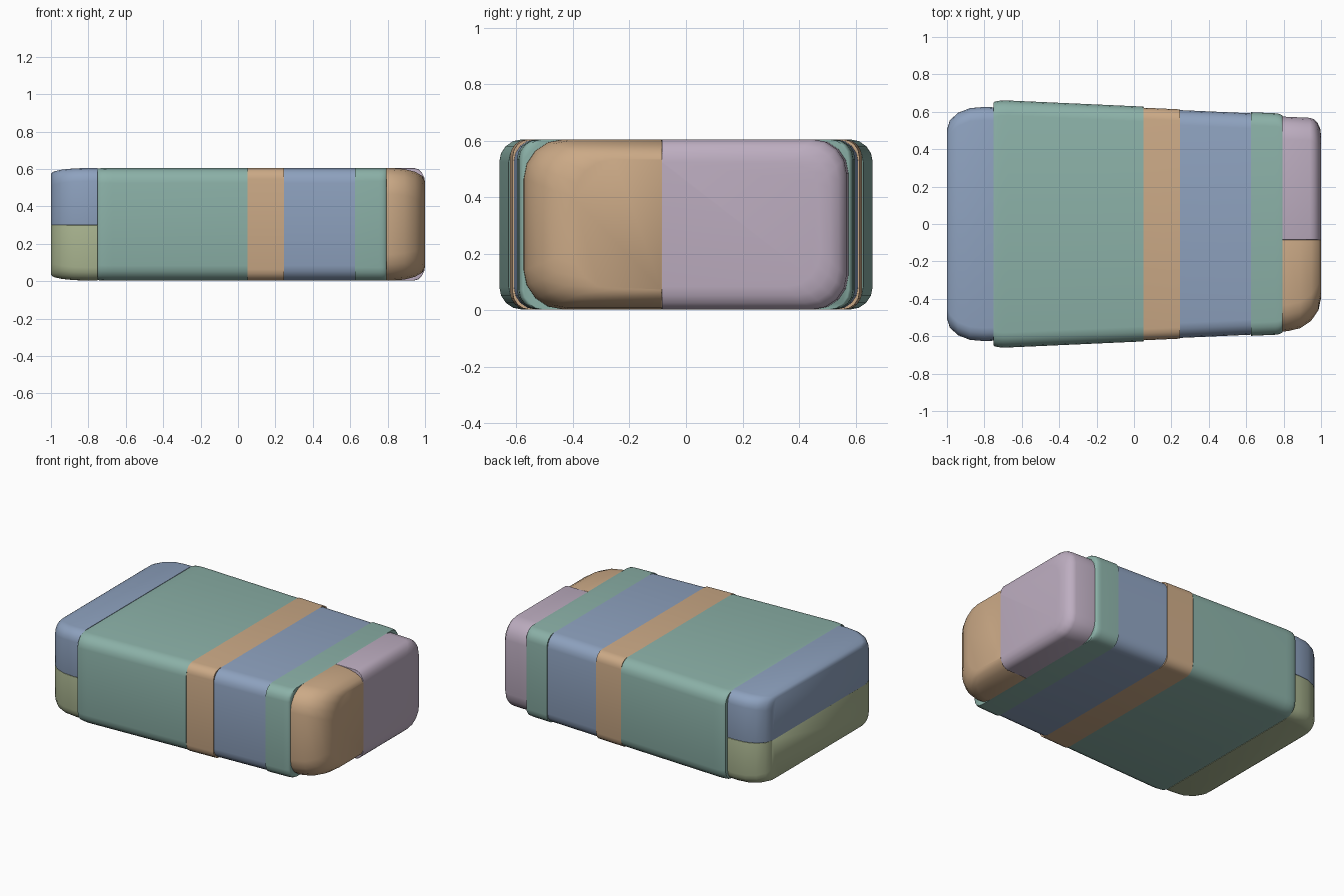
import bpy, bmesh, math

cube = bpy.data.objects.get("Cube")
if cube:
    bpy.data.objects.remove(cube, do_unlink=True)

HEIGHT = 0.605
MIDDLE = 0.3
SEAM = -0.085
STEPS = 4


def material(name, red, green, blue):
    mat = bpy.data.materials.new(name)
    mat.use_nodes = True
    mat.diffuse_color = (red, green, blue, 1)
    shader = mat.node_tree.nodes["Principled BSDF"]
    shader.inputs["Base Color"].default_value = mat.diffuse_color
    return mat


def half_width(x):
    """The whole row narrows gently towards its left end."""
    return 0.63 - 0.045 * x


def rounded_section(low, high, bottom, top, radius, flat):
    """Rectangle in y and z whose corners are rounded unless they touch a flat side."""
    corners = [(low, bottom, "low", "bottom"), (high, bottom, "high", "bottom"),
               (high, top, "high", "top"), (low, top, "low", "top")]
    points = []
    for index, (y, z, side, level) in enumerate(corners):
        r = 0.004 if flat in (side, level) else radius
        centre_y = y + r if side == "low" else y - r
        centre_z = z + r if level == "bottom" else z - r
        for step in range(STEPS + 1):
            angle = math.pi + (index + step / STEPS) * math.pi / 2
            points.append((centre_y + r * math.cos(angle), centre_z + r * math.sin(angle)))
    return points


def end_stations(x_end, direction, depth):
    """Positions along an elliptical end, with the inset fraction at each."""
    for step in range(STEPS + 1):
        angle = step / STEPS * math.pi / 2
        yield x_end - direction * depth * (1 - math.sin(angle)), 1 - math.cos(angle)


def finish(name, mat, bm):
    bmesh.ops.recalc_face_normals(bm, faces=bm.faces)
    mesh = bpy.data.meshes.new(name)
    bm.to_mesh(mesh)
    bm.free()
    mesh.materials.append(mat)
    obj = bpy.data.objects.new(name, mesh)
    bpy.context.collection.objects.link(obj)
    bpy.ops.object.select_all(action="DESELECT")
    obj.select_set(True)
    bpy.context.view_layer.objects.active = obj
    bpy.ops.object.shade_smooth_by_angle(angle=math.radians(40))


def block(name, mat, start, end, radius=0.07, flat=None, flat_at=None,
          depth=0.0, inset_y=0.0, inset_z=0.0, slim=0.0):
    """Skin rounded sections from start to end; a depth rounds off the far end."""
    direction = 1 if end > start else -1
    stations = [(start, 0)]
    if depth:
        stations += end_stations(end, direction, depth)
    else:
        stations.append((end, 0))

    bm = bmesh.new()
    rings = []
    for x, inset in stations:
        wide = half_width(x) - slim - inset * inset_y
        limits = {"low": -wide, "high": wide,
                  "bottom": 0.003 + inset * inset_z, "top": HEIGHT - inset * inset_z}
        if flat:
            limits[flat] = flat_at
        outline = rounded_section(**limits, radius=radius, flat=flat)
        rings.append([bm.verts.new((x, y, z)) for y, z in outline])
    for ring, following in zip(rings, rings[1:]):
        for i, vert in enumerate(ring):
            bm.faces.new((ring[i - 1], vert, following[i], following[i - 1]))
    bm.faces.new(rings[0])
    bm.faces.new(rings[-1])
    finish(name, mat, bm)


teal = material("soft teal", 0.26, 0.44, 0.39)
blue = material("dusty blue", 0.27, 0.36, 0.52)
tan = material("warm tan", 0.6, 0.4, 0.24)
mauve = material("pale mauve", 0.51, 0.42, 0.53)
olive = material("pale olive", 0.4, 0.46, 0.28)

# Joints between neighbouring parts along the row
BODY, BAND, WIDE, THIN, CORNER = -0.75, 0.05, 0.245, 0.625, 0.795

# Main body, with a small roll at its broad end, and the bands beside it
block("main_body", teal, BAND, BODY, radius=0.08, depth=0.08, inset_y=0.015, inset_z=0.003)
block("narrow_band", tan, BAND, WIDE, radius=0.06, slim=0.006)
block("wide_band", blue, WIDE, THIN, radius=0.08, slim=0.01)
block("thin_band", teal, THIN, CORNER, depth=0.04, inset_y=0.015, slim=0.004)

# Stacked blocks at the broad end, square where they meet
stacked = dict(depth=0.2, inset_y=0.13, inset_z=0.03, slim=0.04)
block("upper_end_block", blue, BODY, -1, flat="bottom", flat_at=MIDDLE, **stacked)
block("lower_end_block", olive, BODY, -1, flat="top", flat_at=MIDDLE, **stacked)

# Side by side blocks at the narrow end, square where they meet
block("large_corner_block", mauve, CORNER, 1, radius=0.12, flat="low", flat_at=SEAM,
      depth=0.06, inset_y=0.09, inset_z=0.08, slim=0.02)
block("small_corner_block", tan, CORNER, 1, radius=0.14, flat="high", flat_at=SEAM,
      depth=0.18, inset_y=0.17, inset_z=0.07, slim=0.02)
